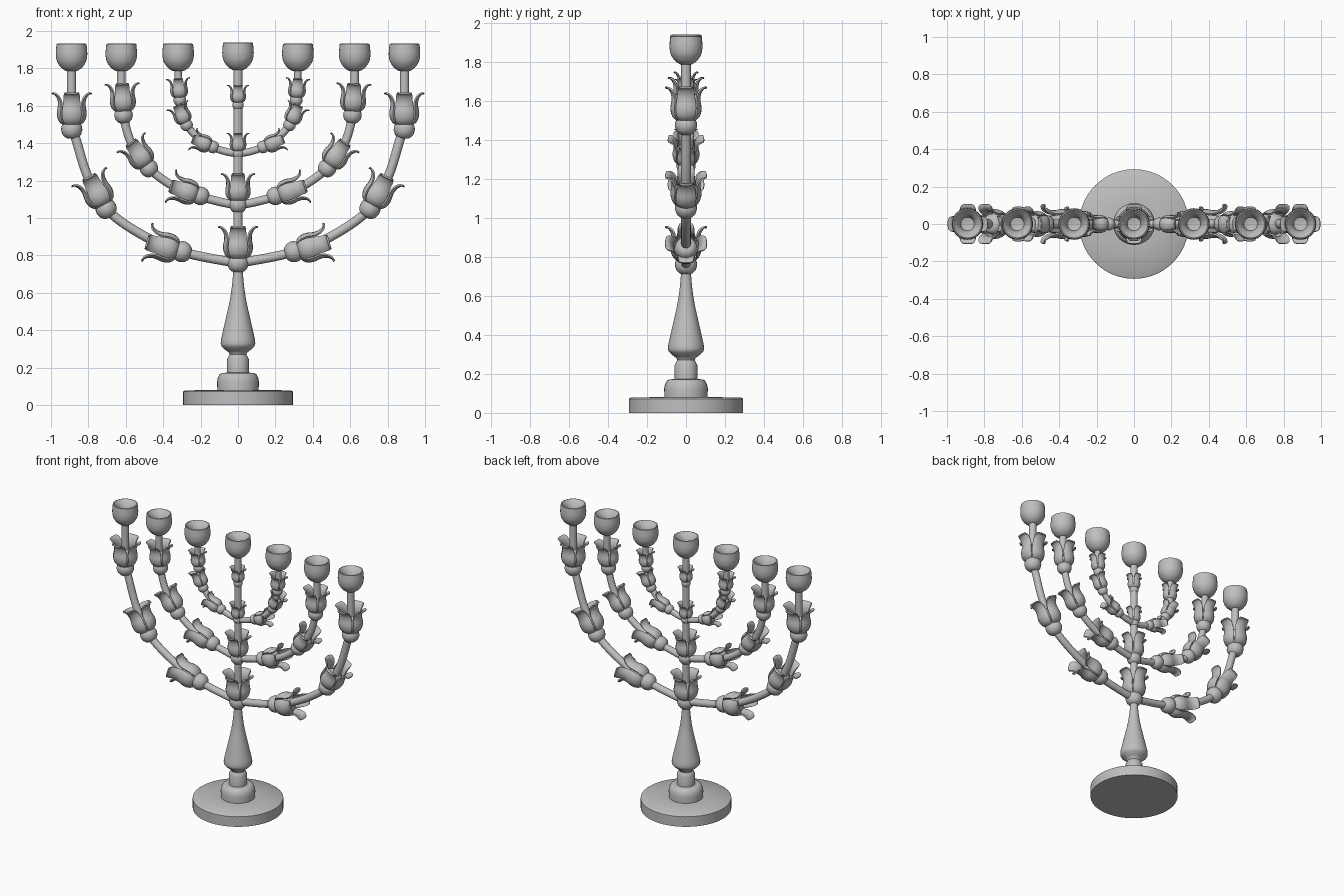
import bpy, bmesh, math
from mathutils import Vector, Matrix

if "Cube" in bpy.data.objects:
    bpy.data.objects.remove(bpy.data.objects["Cube"])

metal = bpy.data.materials.new("grey metal")
metal.diffuse_color = (0.52, 0.52, 0.52, 1)
metal.use_nodes = True
metal.node_tree.nodes["Principled BSDF"].inputs["Base Color"].default_value = metal.diffuse_color


def finish(name, bm, angle=40):
    bmesh.ops.recalc_face_normals(bm, faces=bm.faces)
    me = bpy.data.meshes.new(name)
    bm.to_mesh(me)
    bm.free()
    me.shade_smooth()
    me.set_sharp_from_angle(angle=math.radians(angle))
    me.materials.append(metal)
    return me


def place(name, me, matrix=None):
    ob = bpy.data.objects.new(name, me)
    bpy.context.collection.objects.link(ob)
    if matrix:
        ob.matrix_world = matrix
    return ob


def spline(pts, steps=6):
    """Catmull-Rom through the points."""
    p = [Vector(q) for q in pts]
    p = [2 * p[0] - p[1]] + p + [2 * p[-1] - p[-2]]
    out = []
    for i in range(1, len(p) - 2):
        a, b, c, d = p[i - 1:i + 3]
        for s in range(steps):
            t = s / steps
            out.append(0.5 * (2 * b + (c - a) * t + (2 * a - 5 * b + 4 * c - d) * t * t
                              + (3 * b - a - 3 * c + d) * t ** 3))
    return out + [p[-2]]


def bridge(bm, rings):
    """Join closed rings of equal size and cap both ends."""
    n = len(rings[0])
    for a, b in zip(rings, rings[1:]):
        for i in range(n):
            bm.faces.new((a[i], a[(i + 1) % n], b[(i + 1) % n], b[i]))
    bm.faces.new(rings[0])
    bm.faces.new(rings[-1])


def lathe(bm, profile, n=32):
    rings = [[bm.verts.new((r * math.cos(k * math.tau / n), r * math.sin(k * math.tau / n), z))
              for k in range(n)] for r, z in profile]
    bridge(bm, rings)


# foot and turned shaft
bm = bmesh.new()
lathe(bm, [(0.293, 0), (0.293, 0.072), (0.285, 0.078), (0.1, 0.082)], 64)
place("base_disc", finish("base_disc", bm))
bm = bmesh.new()
lathe(bm, [(0.11, 0.07), (0.112, 0.125), (0.108, 0.145), (0.098, 0.165), (0.085, 0.172),
           (0.058, 0.173), (0.058, 0.245), (0.052, 0.258), (0.045, 0.27), (0.05, 0.283)]
      + [tuple(v) for v in spline([(0.062, 0.29), (0.088, 0.315), (0.092, 0.34), (0.084, 0.38),
                                   (0.066, 0.46), (0.044, 0.56), (0.031, 0.65), (0.025, 0.73),
                                   (0.024, 0.8)], 4)] + [(0.024, 1.81)])
place("shaft", finish("shaft", bm))

# candle cup
bm = bmesh.new()
lathe(bm, [tuple(v) for v in spline([(0.028, 1.785), (0.055, 1.803), (0.077, 1.835),
                                     (0.084, 1.87), (0.083, 1.9), (0.08, 1.93)], 3)]
      + [(0.074, 1.932), (0.06, 1.916), (0.046, 1.9), (0.04, 1.88), (0.036, 1.865), (0.015, 1.86)])
cup = finish("candle_cup", bm)
for x in (-0.89, -0.624, -0.32, 0, 0.32, 0.624, 0.89):
    place("candle_cup", cup, Matrix.Translation((x, 0, 0.006 if x == 0 else 0)))

# lily blossom: bulb, inner bud and four curling petals along local z
bm = bmesh.new()
outline = spline([(0.036, 0.025), (0.062, 0.048), (0.071, 0.085), (0.065, 0.125),
                  (0.068, 0.16), (0.084, 0.188), (0.104, 0.197), (0.108, 0.187)], 3)
half_width = spline([(0.03, 0), (0.046, 0), (0.052, 0), (0.047, 0), (0.043, 0),
                     (0.042, 0), (0.036, 0), (0.026, 0)], 3)
for k in range(4):
    turn = Matrix.Rotation(k * math.pi / 2, 3, 'Z')
    grid = []
    for (r, z), (w, _) in zip(outline, half_width):
        row = []
        for j in range(7):
            a = (j / 3 - 1) * w / max(r, 0.05)
            row.append(bm.verts.new(turn @ Vector((r * math.cos(a), r * math.sin(a), z))))
        grid.append(row)
    for a, b in zip(grid, grid[1:]):
        for j in range(6):
            bm.faces.new((a[j], a[j + 1], b[j + 1], b[j]))
bmesh.ops.recalc_face_normals(bm, faces=bm.faces)
bmesh.ops.solidify(bm, geom=bm.faces[:], thickness=0.009)
lathe(bm, [(0.02, -0.05), (0.034, -0.045), (0.05, -0.028), (0.057, -0.005), (0.055, 0.015),
           (0.046, 0.032), (0.055, 0.05), (0.06, 0.085), (0.053, 0.12), (0.035, 0.135),
           (0.02, 0.137)], 24)
lily = finish("lily", bm, 50)


def add_lily(name, x, z, dx, dz, s):
    d = Vector((dx, 0, dz)).normalized()
    y = Vector((0, 1, 0))
    rot = Matrix((y.cross(d), y, d)).transposed().to_4x4()
    place(name, lily, Matrix.Translation((x, 0, z)) @ rot @ Matrix.Scale(s, 4))


# lilies up the shaft
for z, s in ((0.76, 1), (1.072, 0.85), (1.345, 0.56), (1.605, 0.54)):
    add_lily("shaft_lily", 0, z, 0, 1, s)

# three U-shaped branches: name, tube radius, right-half path, lilies (x, z, dx, dz), lily scale
branches = [
    ("outer", 0.025,
     [(0, 0.765), (0.1, 0.776), (0.3, 0.82), (0.5, 0.903), (0.695, 1.04), (0.8, 1.215),
      (0.86, 1.4), (0.886, 1.5), (0.89, 1.65), (0.89, 1.8)],
     [(0.3, 0.82, 0.205, 0.056), (0.705, 1.05, 0.09, 0.167), (0.889, 1.475, 0, 1)], 1.0),
    ("middle", 0.023,
     [(0, 1.072), (0.08, 1.083), (0.2, 1.115), (0.34, 1.167), (0.476, 1.266), (0.565, 1.39),
      (0.605, 1.51), (0.622, 1.62), (0.624, 1.8)],
     [(0.2, 1.118, 0.14, 0.046), (0.476, 1.266, 0.095, 0.136), (0.612, 1.55, 0.008, 0.177)], 0.87),
    ("inner", 0.02,
     [(0, 1.347), (0.06, 1.354), (0.134, 1.38), (0.21, 1.427), (0.273, 1.497), (0.304, 1.59),
      (0.317, 1.7), (0.32, 1.8)],
     [(0.134, 1.38, 0.089, 0.035), (0.275, 1.497, 0.045, 0.096), (0.311, 1.63, 0.01, 0.125)], 0.6),
]
for name, radius, half, lilies, s in branches:
    path = spline([(-x, z) for x, z in half[:0:-1]] + half)
    bm = bmesh.new()
    rings = []
    for i, p in enumerate(path):
        t = (path[min(i + 1, len(path) - 1)] - path[max(i - 1, 0)]).normalized()
        side = Vector((-t.y, 0, t.x))
        rings.append([bm.verts.new(Vector((p.x, 0, p.y)) + radius *
                                   (side * math.cos(a) + Vector((0, math.sin(a), 0))))
                      for a in (k * math.tau / 16 for k in range(16))])
    bridge(bm, rings)
    place(name + "_branch", finish(name + "_branch", bm))
    for x, z, dx, dz in lilies:
        for m in (-1, 1):
            add_lily(name + "_lily", m * x, z, m * dx, dz, s)
